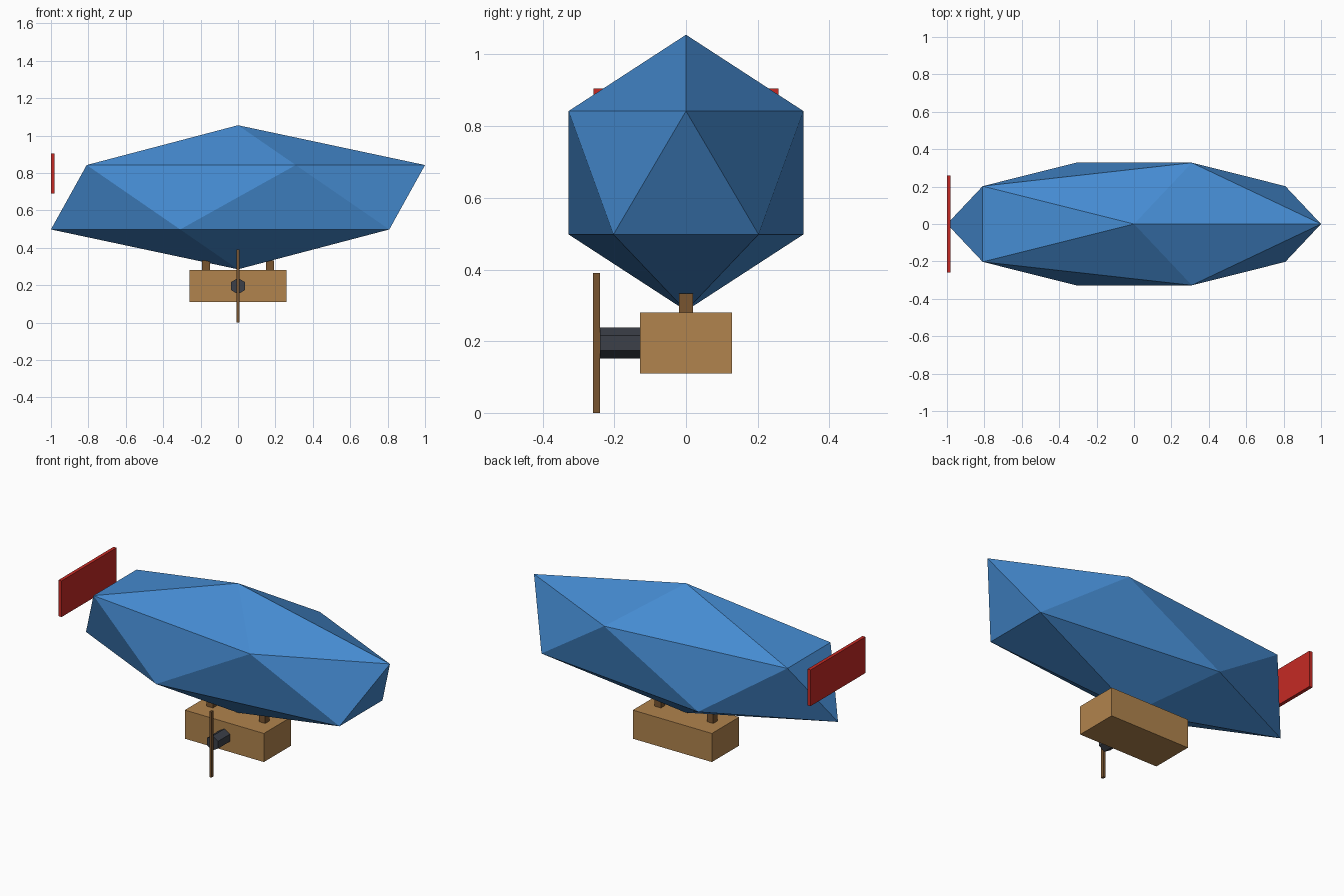
import bpy, math

if "Cube" in bpy.data.objects:
    bpy.data.objects.remove(bpy.data.objects["Cube"])


def material(name, rgb):
    m = bpy.data.materials.new(name)
    m.diffuse_color = (*rgb, 1)
    m.use_nodes = True
    m.node_tree.nodes["Principled BSDF"].inputs["Base Color"].default_value = m.diffuse_color
    return m


BLUE = material("envelope blue", (0.06, 0.26, 0.64))
RED = material("tail red", (0.56, 0.023, 0.018))
TAN = material("light wood", (0.44, 0.23, 0.075))
BROWN = material("dark wood", (0.19, 0.09, 0.03))
DARK = material("motor grey", (0.045, 0.051, 0.065))


def finish(name, mat):
    ob = bpy.context.object
    ob.name = name
    ob.data.materials.append(mat)
    return ob


def box(name, mat, x, y, z):
    """Box from (min, max) pairs on each axis."""
    bpy.ops.mesh.primitive_cube_add(size=1, location=[(a + b) / 2 for a, b in (x, y, z)])
    ob = finish(name, mat)
    ob.scale = [b - a for a, b in (x, y, z)]
    return ob


# Envelope: a stretched icosahedron
bpy.ops.mesh.primitive_ico_sphere_add(subdivisions=1, radius=1, location=(0, 0, 0.67))
finish("envelope", BLUE).scale = (1.118, 0.385, 0.385)

# Tail fin
box("tail_fin", RED, (-1, -0.98), (-0.258, 0.258), (0.69, 0.905))

# Gondola and its two struts
box("gondola", TAN, (-0.26, 0.26), (-0.128, 0.128), (0.11, 0.28))
for side, label in ((-1, "left"), (1, "right")):
    cx = 0.172 * side
    box(label + "_strut", BROWN, (cx - 0.021, cx + 0.021), (-0.02, 0.02), (0.27, 0.333))

# Six-sided motor, pointing forward with a corner on top
bpy.ops.mesh.primitive_cylinder_add(vertices=6, radius=0.043, depth=0.13,
                                    location=(0, -0.175, 0.195),
                                    rotation=(math.pi / 2, 0, 0))
finish("motor", DARK)

# Propeller blade
box("propeller", BROWN, (-0.007, 0.007), (-0.26, -0.24), (0, 0.39))
